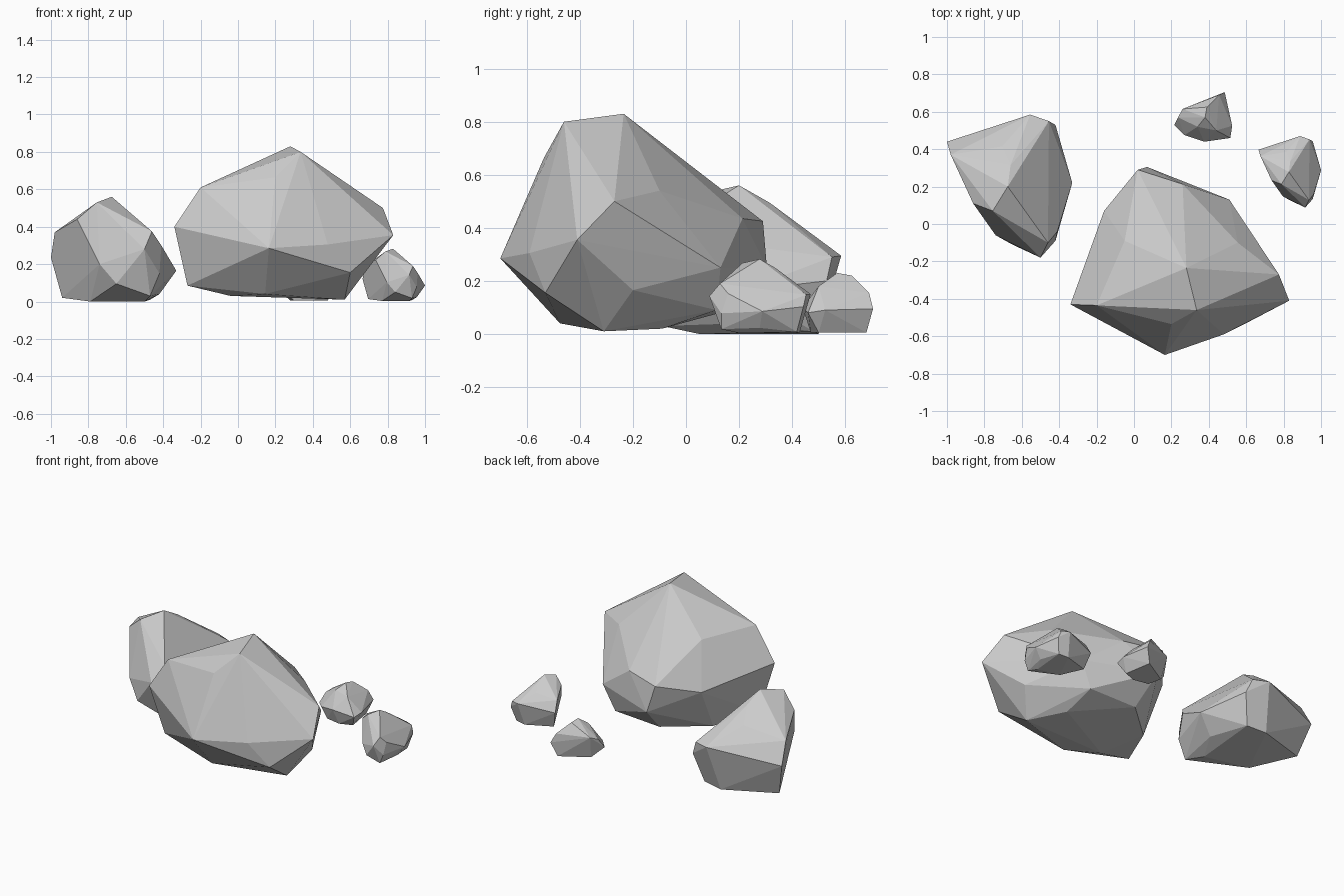
import bpy, bmesh, math


def rock(name, corners, offset=(0, 0, 0), scale=1.0):
    """Faceted stone: the convex hull of a handful of corner points."""
    bm = bmesh.new()
    for p in corners:
        bm.verts.new([c * scale + o for c, o in zip(p, offset)])
    hull = bmesh.ops.convex_hull(bm, input=bm.verts)
    loose = {v for v in hull["geom_interior"] + hull["geom_unused"]
             if isinstance(v, bmesh.types.BMVert)}
    bmesh.ops.delete(bm, geom=list(loose), context='VERTS')
    bmesh.ops.dissolve_limit(bm, angle_limit=math.radians(2),
                             verts=bm.verts, edges=bm.edges)
    bmesh.ops.recalc_face_normals(bm, faces=bm.faces)
    mesh = bpy.data.meshes.new(name)
    bm.to_mesh(mesh)
    bm.free()
    obj = bpy.data.objects.new(name, mesh)
    bpy.context.collection.objects.link(obj)
    return obj


# Large boulder: crown, girdle, underside
boulder = [
    (0.28, -0.235, 0.83), (0.335, -0.46, 0.80), (0.13, -0.12, 0.70),
    (0.20, -0.535, 0.665), (-0.20, -0.435, 0.61), (-0.05, -0.09, 0.605),
    (0.775, -0.27, 0.50), (0.555, -0.10, 0.54), (0.26, 0.213, 0.435),
    (0.02, 0.29, 0.425), (-0.34, -0.43, 0.40), (0.83, -0.41, 0.355),
    (0.165, -0.70, 0.285), (0.48, -0.59, 0.305), (0.51, 0.13, 0.25),
    (0.07, 0.305, 0.25), (-0.16, 0.07, 0.35), (0.60, -0.53, 0.155),
    (0.675, -0.20, 0.165), (-0.27, -0.37, 0.085), (0.145, -0.475, 0.04),
    (-0.04, -0.35, 0.03), (0.57, -0.31, 0.01), (0.44, -0.09, 0.02),
    (0.43, 0.115, 0.09), (0.10, 0.13, 0.08), (-0.14, -0.08, 0.07),
]
rock("large_boulder", boulder)

# Medium stone, also reused at half size: crown, girdle, underside
stone = [
    (-0.675, 0.20, 0.56), (-0.755, 0.07, 0.53), (-0.66, 0.315, 0.495),
    (-0.705, 0.415, 0.415), (-0.86, 0.11, 0.44), (-0.98, 0.37, 0.37),
    (-0.46, -0.10, 0.375), (-0.41, -0.04, 0.30), (-0.45, 0.35, 0.28),
    (-0.50, -0.18, 0.28), (-0.555, 0.585, 0.295), (-0.455, 0.55, 0.29),
    (-1.00, 0.44, 0.235), (-0.42, 0.53, 0.20), (-0.33, 0.22, 0.165),
    (-0.74, -0.06, 0.20), (-0.65, -0.11, 0.095), (-0.42, -0.09, 0.15),
    (-0.94, 0.38, 0.02), (-0.79, 0.12, 0.0), (-0.47, -0.09, 0.03),
    (-0.50, 0.05, 0.0), (-0.42, 0.20, 0.04), (-0.47, 0.48, 0.01),
    (-0.60, 0.50, 0.0),
]
rock("medium_stone", stone)
rock("small_stone", stone, offset=(1.165, 0.178, 0.003), scale=0.499)

# Smallest stone at the back
pebble = [
    (0.38, 0.57, 0.23), (0.39, 0.625, 0.22), (0.455, 0.69, 0.155),
    (0.485, 0.705, 0.095), (0.26, 0.615, 0.15), (0.235, 0.57, 0.13),
    (0.215, 0.53, 0.07), (0.27, 0.475, 0.08), (0.375, 0.44, 0.10),
    (0.515, 0.46, 0.08), (0.525, 0.525, 0.09), (0.44, 0.50, 0.18),
    (0.34, 0.52, 0.19), (0.45, 0.68, 0.005), (0.48, 0.50, 0.005),
    (0.30, 0.49, 0.005), (0.28, 0.58, 0.005), (0.40, 0.47, 0.005),
]
rock("pebble", pebble)
